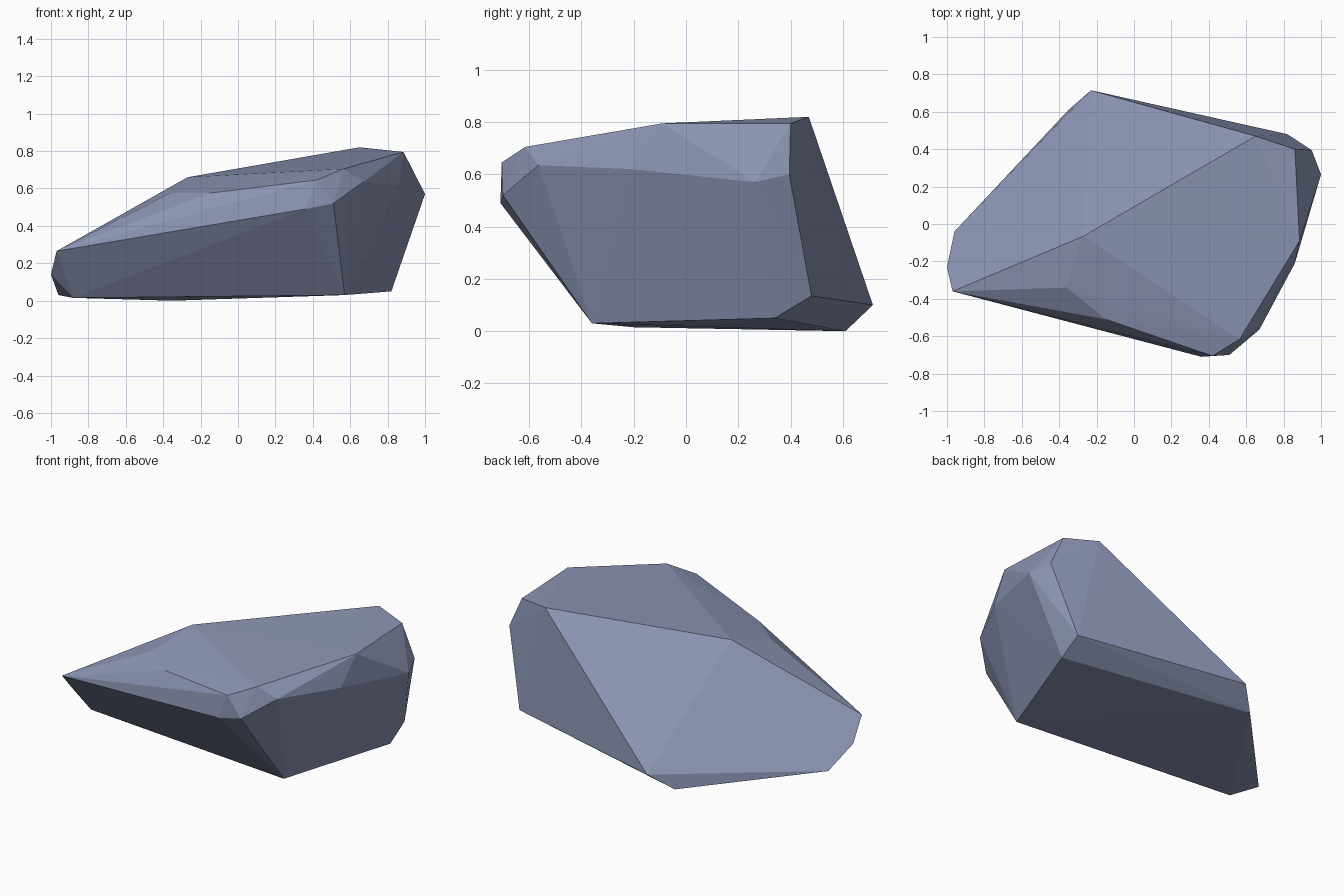
import bpy
import bmesh

# Remove the default cube
default_cube = bpy.data.objects.get("Cube")
if default_cube:
    bpy.data.objects.remove(default_cube, do_unlink=True)


def make_material(name, colour):
    material = bpy.data.materials.new(name)
    material.use_nodes = True
    material.diffuse_color = colour
    shader = next(n for n in material.node_tree.nodes if n.type == "BSDF_PRINCIPLED")
    shader.inputs["Base Color"].default_value = colour
    shader.inputs["Roughness"].default_value = 1
    return material


def make_hull(name, corners, material):
    """Wrap a flat-faced boulder tightly around its corner points."""
    bm = bmesh.new()
    for corner in corners:
        bm.verts.new(corner)
    result = bmesh.ops.convex_hull(bm, input=bm.verts[:], use_existing_faces=False)
    spare = set(result["geom_interior"]) | set(result["geom_unused"])
    spare = [item for item in spare if isinstance(item, bmesh.types.BMVert)]
    bmesh.ops.delete(bm, geom=spare, context="VERTS")
    bmesh.ops.recalc_face_normals(bm, faces=bm.faces[:])
    for face in bm.faces:
        face.smooth = False
    mesh = bpy.data.meshes.new(name)
    bm.to_mesh(mesh)
    bm.free()
    mesh.materials.append(material)
    rock = bpy.data.objects.new(name, mesh)
    bpy.context.collection.objects.link(rock)
    return rock


# Footprint, from the left foot round the back to the right foot
base = [
    (.57, -.36, .03), (.82, .34, .05), (.82, .48, .135),
    (-.23, .715, .1), (-.35, .61, 0), (-.96, -.04, .03), (-.88, -.2, .015),
]

# Blunt low tip on the right end
tip = [(-1, -.23, .14), (-.97, -.36, .265)]

# Bevelled shoulders around the front and left end
shoulders = [
    (.36, -.71, .49), (.51, -.7, .52), (.67, -.565, .635),
    (.86, -.21, .62), (1, .265, .57), (.95, .395, .6),
]

# Sloping crown
crown = [
    (.42, -.705, .645), (.565, -.615, .705), (.885, -.09, .795),
    (.86, .4, .795), (.65, .47, .82), (-.27, -.065, .66),
    (-.36, -.34, .575), (-.15, -.51, .575),
]

slate = make_material("slate blue stone", (.262, .301, .456, 1))
make_hull("boulder", base + tip + shoulders + crown, slate)
